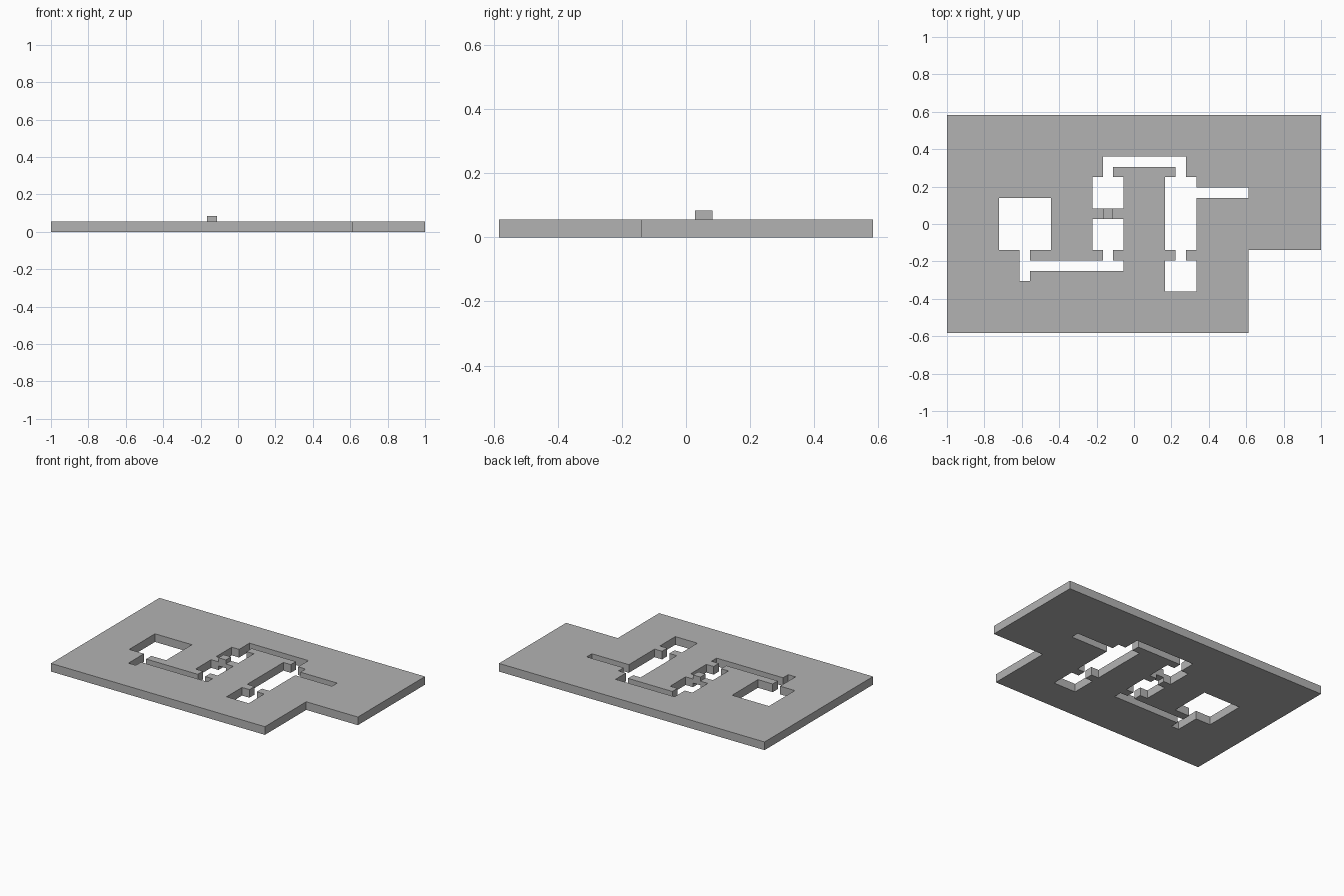
import bpy
import bmesh
from mathutils import Vector

UNIT = 1 / 18            # one map cell
COLS, ROWS = 36, 21

cube = bpy.data.objects.get("Cube")
if cube:
    bpy.data.objects.remove(cube, do_unlink=True)

stone = bpy.data.materials.new("grey stone")
stone.use_nodes = True
grey = (0.45, 0.45, 0.45, 1)
stone.diffuse_color = grey
stone.node_tree.nodes["Principled BSDF"].inputs["Base Color"].default_value = grey

# Openings in cells: (x start, x end, y start, y end)
openings = [
    (29, 36, 0, 8),      # missing corner
    (5, 10, 8, 13),      # square room
    (7, 8, 5, 8),        # entrance slot
    (8, 17, 6, 7),       # lower corridor
    (15, 16, 7, 8),      # doorway
    (14, 17, 8, 11),     # middle room, front half
    (14, 17, 12, 15),    # middle room, back half
    (15, 16, 11, 12),    # gap holding the raised door
    (15, 16, 15, 17),    # doorway
    (15, 23, 16, 17),    # upper corridor
    (22, 23, 15, 16),    # doorway
    (21, 24, 8, 15),     # long room
    (24, 29, 13, 14),    # side corridor
    (22, 23, 7, 8),      # doorway
    (21, 24, 4, 7),      # small room
]


def is_open(x, y):
    return any(a <= x < b and c <= y < d for a, b, c, d in openings)


def map_point(x, y, z=0):
    return Vector((x - COLS / 2, y - ROWS / 2, z)) * UNIT


def add_object(name, bm):
    bmesh.ops.recalc_face_normals(bm, faces=bm.faces[:])
    mesh = bpy.data.meshes.new(name)
    bm.to_mesh(mesh)
    bm.free()
    mesh.materials.append(stone)
    obj = bpy.data.objects.new(name, mesh)
    bpy.context.collection.objects.link(obj)
    return obj


# Floor plan slab: solid cells, thickened upward
bm = bmesh.new()
for x in range(COLS):
    for y in range(ROWS):
        if not is_open(x, y):
            corners = [(x, y), (x + 1, y), (x + 1, y + 1), (x, y + 1)]
            bm.faces.new([bm.verts.new(map_point(*c)) for c in corners])
bmesh.ops.remove_doubles(bm, verts=bm.verts[:], dist=UNIT / 100)
raised = bmesh.ops.extrude_face_region(bm, geom=bm.faces[:], use_keep_orig=True)
top_verts = [v for v in raised["geom"] if isinstance(v, bmesh.types.BMVert)]
bmesh.ops.translate(bm, verts=top_verts, vec=(0, 0, UNIT))
add_object("wall_slab", bm)

# Door block, lifted half a cell
bm = bmesh.new()
bmesh.ops.create_cube(bm, size=UNIT)
door = add_object("raised_door", bm)
door.location = map_point(15.5, 11.5, 1)
